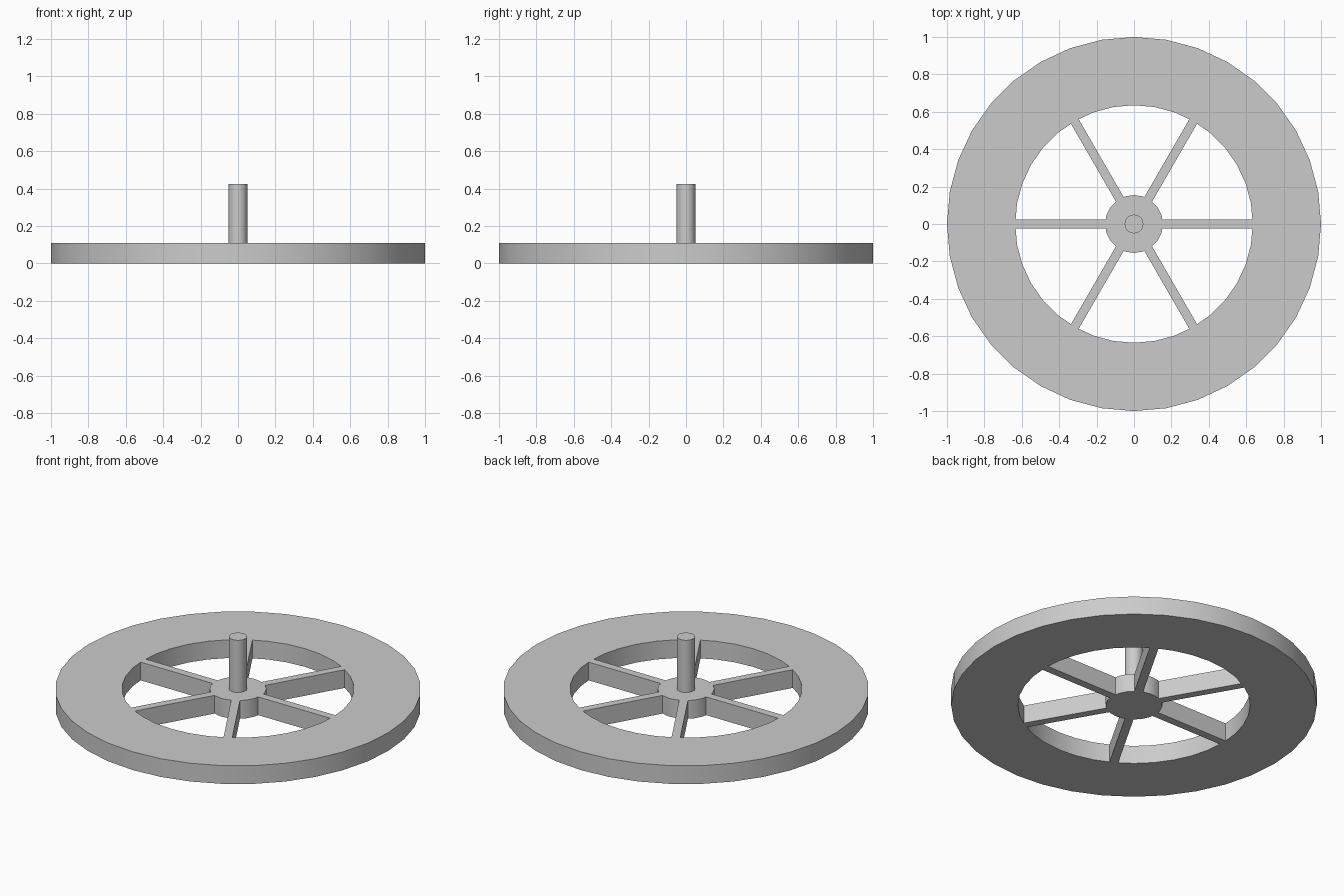
import bpy, bmesh, math
from mathutils import Matrix

cube = bpy.data.objects.get("Cube")
if cube:
    bpy.data.objects.remove(cube, do_unlink=True)

THICK = 0.11        # wheel thickness
INNER = 0.635       # rim opening radius
HUB = 0.155
SPOKE_W = 0.048

grey = bpy.data.materials.new("plain_grey")
grey.use_nodes = True
colour = (0.6, 0.6, 0.6, 1)
grey.diffuse_color = colour
grey.node_tree.nodes["Principled BSDF"].inputs["Base Color"].default_value = colour


def finish(name, bm, smooth=True):
    bmesh.ops.recalc_face_normals(bm, faces=bm.faces)
    mesh = bpy.data.meshes.new(name)
    bm.to_mesh(mesh)
    bm.free()
    mesh.materials.append(grey)
    obj = bpy.data.objects.new(name, mesh)
    bpy.context.collection.objects.link(obj)
    if smooth:
        bpy.ops.object.select_all(action="DESELECT")
        obj.select_set(True)
        bpy.context.view_layer.objects.active = obj
        bpy.ops.object.shade_smooth_by_angle(angle=math.radians(32))
    return obj


def cylinder(name, radius, z0, z1, sides):
    bm = bmesh.new()
    bmesh.ops.create_cone(bm, cap_ends=True, segments=sides, radius1=radius,
                          radius2=radius, depth=z1 - z0,
                          matrix=Matrix.Translation((0, 0, (z0 + z1) / 2)))
    return finish(name, bm)


def ring(name, inner, outer, height, sides):
    # Rectangular section swept around the axis
    bm = bmesh.new()
    section = [(inner, 0), (outer, 0), (outer, height), (inner, height)]
    loops = []
    for i in range(sides):
        a = math.tau * i / sides
        loops.append([bm.verts.new((r * math.cos(a), r * math.sin(a), z))
                      for r, z in section])
    for i in range(sides):
        here, there = loops[i], loops[(i + 1) % sides]
        for k in range(4):
            n = (k + 1) % 4
            bm.faces.new((here[k], there[k], there[n], here[n]))
    return finish(name, bm)


# Rim, hub and upright axle
ring("rim", INNER, 1.0, THICK, 36)
cylinder("hub", HUB, 0, THICK, 20)
cylinder("axle", 0.05, THICK, 0.425, 24)

# Six spokes, flush with the rim on both faces
start, end = HUB * 0.96, INNER + 0.002
for i in range(6):
    bm = bmesh.new()
    bmesh.ops.create_cube(bm, size=1)
    bmesh.ops.scale(bm, vec=(end - start, SPOKE_W, THICK), verts=bm.verts)
    bmesh.ops.translate(bm, vec=((start + end) / 2, 0, THICK / 2), verts=bm.verts)
    bmesh.ops.rotate(bm, cent=(0, 0, 0), verts=bm.verts,
                     matrix=Matrix.Rotation(math.tau * i / 6, 3, "Z"))
    finish("spoke_%d" % (i + 1), bm, smooth=False)
